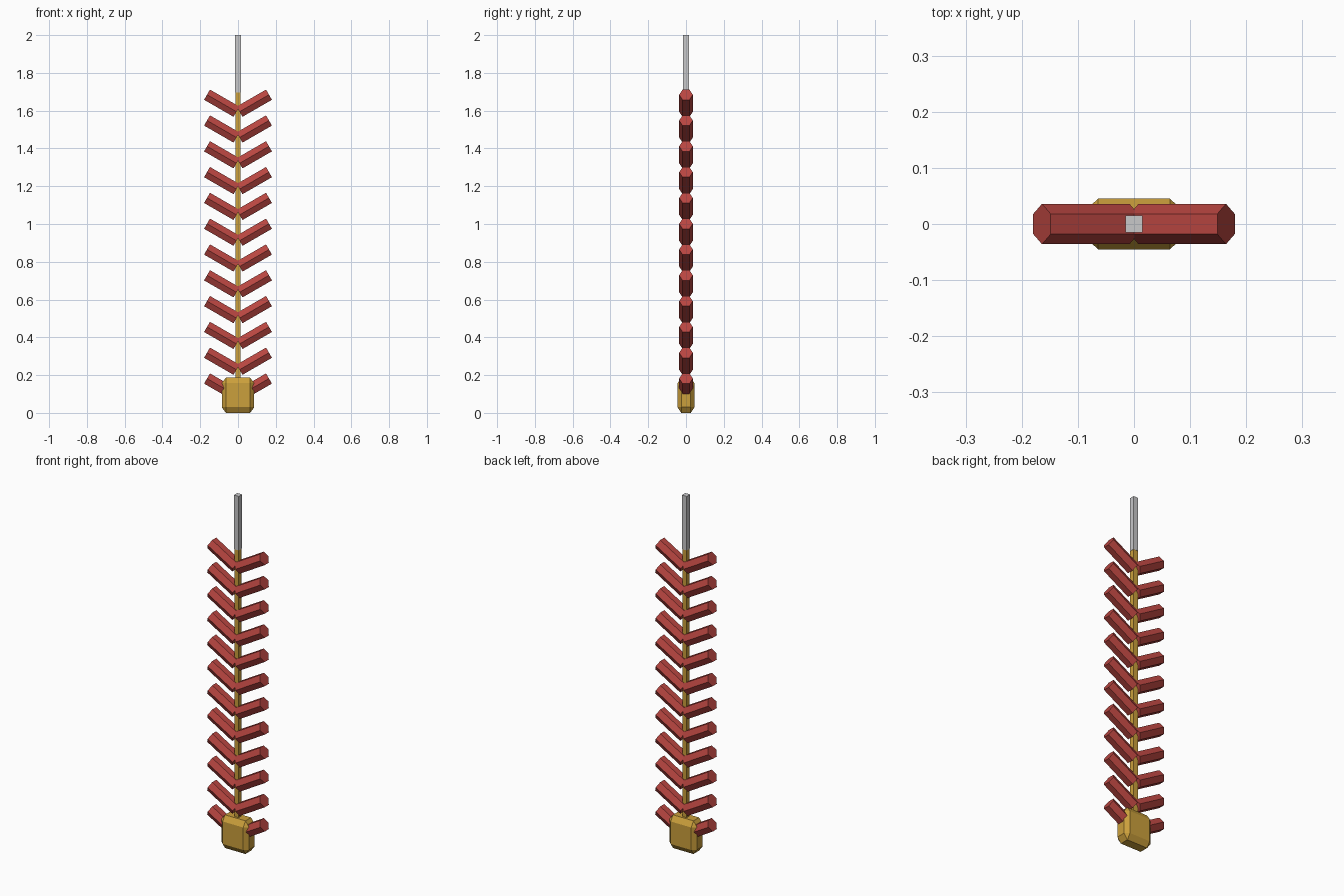
import bpy, bmesh
from math import cos, sin, pi, radians
from mathutils import Vector

cube = bpy.data.objects.get("Cube")
if cube:
    bpy.data.objects.remove(cube, do_unlink=True)


def material(name, rgb):
    mat = bpy.data.materials.new(name)
    mat.use_nodes = True
    mat.diffuse_color = (*rgb, 1)
    mat.node_tree.nodes["Principled BSDF"].inputs["Base Color"].default_value = (*rgb, 1)
    return mat


red = material("paper red", (0.48, 0.06, 0.052))
gold = material("gold", (0.60, 0.35, 0.045))
grey = material("fuse grey", (0.58, 0.58, 0.59))


def finish(name, bm, mat):
    bmesh.ops.recalc_face_normals(bm, faces=bm.faces)
    mesh = bpy.data.meshes.new(name)
    bm.to_mesh(mesh)
    bm.free()
    mesh.materials.append(mat)
    obj = bpy.data.objects.new(name, mesh)
    bpy.context.collection.objects.link(obj)
    return obj


def box(name, size, z_low, mat, bevel=None):
    """Upright box; bevel gives the chamfer as x, y and z widths."""
    bm = bmesh.new()
    bmesh.ops.create_cube(bm, size=1)
    scale = bevel or (1, 1, 1)
    bmesh.ops.scale(bm, vec=[s / b for s, b in zip(size, scale)], verts=bm.verts)
    if bevel:
        bmesh.ops.bevel(bm, geom=bm.edges[:], offset=1, segments=1, affect='EDGES')
    bmesh.ops.scale(bm, vec=scale, verts=bm.verts)
    bmesh.ops.translate(bm, vec=(0, 0, z_low + size[2] / 2), verts=bm.verts)
    return finish(name, bm, mat)


def hex_tube(name, start, end, radius, mat):
    """Six-sided stick in the xz plane with a flat upper side."""
    axis = (end - start).normalized()
    side = Vector((0, 1, 0))
    up = axis.cross(side)
    bm = bmesh.new()
    rings = [[bm.verts.new(p + radius * (side * cos(k * pi / 3) + up * sin(k * pi / 3)))
              for k in range(6)] for p in (start, end)]
    for ring in rings:
        bm.faces.new(ring)
    for k in range(6):
        j = (k + 1) % 6
        bm.faces.new((rings[0][k], rings[0][j], rings[1][j], rings[1][k]))
    return finish(name, bm, mat)


# Base block, cord and fuse
box("base_block", (0.172, 0.09, 0.187), 0, gold, bevel=(0.022, 0.02, 0.03))
box("cord", (0.027, 0.027, 1.6), 0.095, gold)
box("fuse", (0.03, 0.03, 0.305), 1.695, grey)

# Rows of paired sticks, rising outward from the cord
ROWS, PITCH, LENGTH = 12, 0.1366, 0.18
tilt = radians(30)
for row in range(ROWS):
    for label, sign in (("left", 1), ("right", -1)):
        tip = Vector((sign * 0.164, 0, 0.182 + row * PITCH))
        root = tip - LENGTH * Vector((sign * cos(tilt), 0, sin(tilt)))
        hex_tube(f"{label}_stick_{row + 1}", root, tip, 0.036, red)
